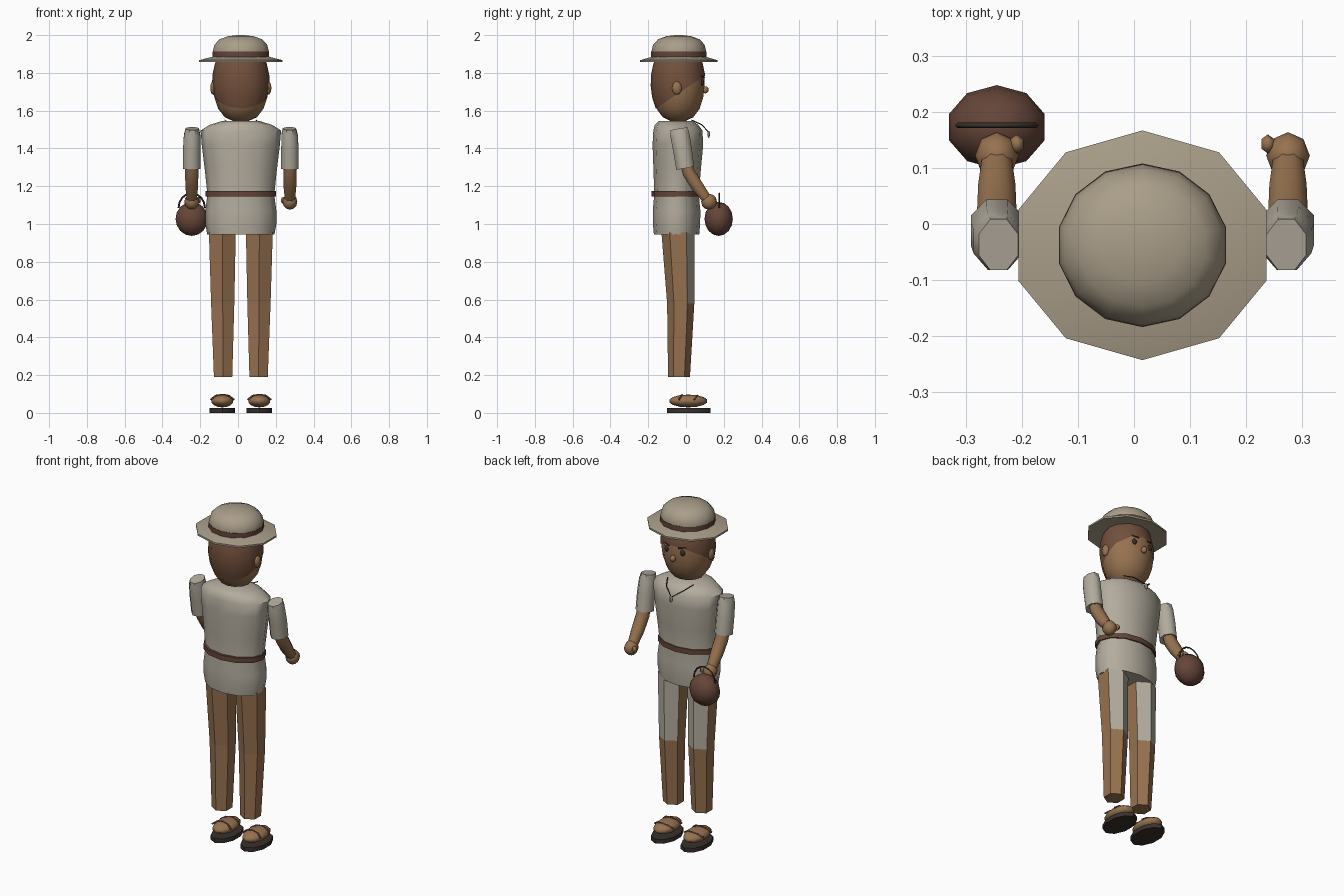
import bpy, bmesh
from math import sin, cos, pi, radians
from mathutils import Vector, Matrix

if "Cube" in bpy.data.objects:
    bpy.data.objects.remove(bpy.data.objects["Cube"])

CX = 0.015  # body symmetry plane


def mat(name, rgb):
    m = bpy.data.materials.new(name)
    m.diffuse_color = (*rgb, 1)
    m.use_nodes = True
    m.node_tree.nodes["Principled BSDF"].inputs["Base Color"].default_value = m.diffuse_color
    return m


CLOTH = mat("cloth", (0.45, 0.41, 0.34))
STRAW = mat("straw", (0.40, 0.34, 0.25))
SKIN = mat("skin", (0.31, 0.17, 0.08))
BROWN = mat("brown", (0.13, 0.06, 0.04))
HAIR = mat("hair", (0.17, 0.08, 0.045))
DARK = mat("dark", (0.04, 0.03, 0.025))


def finish(name, bm, m, angle=45):
    bmesh.ops.recalc_face_normals(bm, faces=bm.faces)
    me = bpy.data.meshes.new(name)
    bm.to_mesh(me)
    bm.free()
    me.materials.append(m)
    for p in me.polygons:
        p.use_smooth = angle > 0
    if angle > 0:
        me.set_sharp_from_angle(angle=radians(angle))
    ob = bpy.data.objects.new(name, me)
    bpy.context.collection.objects.link(ob)
    return ob


def loft_bm(rings, n, tilt=0, start=90, caps=True):
    """Rings are (x, y, z, rx, ry), tilted about the x axis."""
    bm = bmesh.new()
    rot = Matrix.Rotation(radians(tilt), 3, 'X')
    loops = []
    for x, y, z, rx, ry in rings:
        loops.append([bm.verts.new(Vector((x, y, z)) + rot @ Vector(
            (rx * cos(radians(start) + 2 * pi * i / n), ry * sin(radians(start) + 2 * pi * i / n), 0)))
            for i in range(n)])
    for a, b in zip(loops, loops[1:]):
        for i in range(n):
            bm.faces.new((a[i], a[(i + 1) % n], b[(i + 1) % n], b[i]))
    if caps:
        bm.faces.new(loops[0])
        bm.faces.new(loops[-1])
    return bm


def loft(name, rings, n, m, angle=45, **kw):
    return finish(name, loft_bm(rings, n, **kw), m, angle)


def ball(name, c, r, m, u=10, v=7, angle=60):
    bm = bmesh.new()
    bmesh.ops.create_uvsphere(bm, u_segments=u, v_segments=v, radius=1)
    bmesh.ops.transform(bm, matrix=Matrix.Translation(c) @ Matrix.Diagonal((*r, 1)), verts=bm.verts)
    return finish(name, bm, m, angle)


def tube(name, pts, r, m):
    cu = bpy.data.curves.new(name, 'CURVE')
    cu.dimensions = '3D'
    cu.bevel_depth, cu.bevel_resolution, cu.use_fill_caps = r, 0, True
    s = cu.splines.new('POLY')
    s.points.add(len(pts) - 1)
    for p, q in zip(s.points, pts):
        p.co = (*q, 1)
    cu.materials.append(m)
    ob = bpy.data.objects.new(name, cu)
    bpy.context.collection.objects.link(ob)
    return ob


# Hat: drooping brim, band and domed crown
def hat_rings(profile):
    return [(CX, -0.038, z, r, r * k) for r, z, k in profile]


loft("hat_brim", hat_rings([(0.14, 1.868, .9), (0.233, 1.857, .88), (0.233, 1.867, .88), (0.14, 1.89, .9)]), 10, STRAW)
loft("hat_band", hat_rings([(0.153, 1.878, .955), (0.153, 1.912, .955)]), 14, BROWN)
loft("hat_crown", hat_rings([(0.150, 1.88, .95), (0.152, 1.915, .95), (0.143, 1.95, .95), (0.115, 1.978, .95),
                             (0.07, 1.994, .95), (0.02, 2.0, .95)]), 14, STRAW, 60)

# Head, with hair as a larger shell cut by a slanted plane
HEAD = [(0.04, 1.545), (0.085, 1.565), (0.12, 1.61), (0.14, 1.67), (0.148, 1.73), (0.146, 1.79), (0.133, 1.85), (0.11, 1.89)]
loft("head", [(CX, -0.042, z, r, r * .95) for r, z in HEAD], 12, SKIN, 60)
hair = loft_bm([(CX, -0.042, z, r * 1.03, r * .98) for r, z in HEAD], 12)
bmesh.ops.bisect_plane(hair, geom=hair.verts[:] + hair.edges[:] + hair.faces[:],
                       plane_co=(0, -0.17, 1.605), plane_no=(0, 0.18, -0.27), clear_outer=True)
finish("hair", hair, HAIR, 60)

# Face details
ball("nose", (CX, 0.102, 1.71), (0.017, 0.018, 0.019), SKIN, 8, 6)
for s, side in ((-1, "left"), (1, "right")):
    ball(side + "_ear", (CX + s * 0.146, -0.048, 1.72), (0.016, 0.026, 0.036), SKIN, 8, 6)
    ball(side + "_eye", (CX + s * 0.052, 0.083, 1.75), (0.015, 0.012, 0.018), DARK, 8, 6)
    tube(side + "_brow", [(CX + s * 0.03, 0.096, 1.777), (CX + s * 0.075, 0.08, 1.785)], 0.004, DARK)

# Shirt and belt
loft("shirt", [(CX, -0.05, 0.945, 0.178, 0.12), (CX, -0.05, 1.0, 0.188, 0.125), (CX, -0.05, 1.07, 0.188, 0.126),
               (CX, -0.05, 1.155, 0.177, 0.118), (CX, -0.047, 1.28, 0.19, 0.125), (CX, -0.043, 1.42, 0.207, 0.134),
               (CX, -0.043, 1.495, 0.213, 0.13), (CX, -0.05, 1.525, 0.165, 0.115), (CX, -0.055, 1.545, 0.1, 0.09)],
     12, CLOTH, 50)
loft("belt", [(CX, -0.053, 1.145, 0.186, 0.13), (CX, -0.053, 1.175, 0.186, 0.13)], 12, BROWN)

# Necklace
tube("necklace", [(CX - 0.085, 0.03, 1.55), (CX - 0.055, 0.085, 1.525), (CX, 0.118, 1.487),
                  (CX + 0.055, 0.085, 1.525), (CX + 0.085, 0.03, 1.55)], 0.003, DARK)
ball("pendant", (CX, 0.12, 1.475), (0.012, 0.007, 0.019), CLOTH, 6, 5, 0)

for s, side in ((-1, "left"), (1, "right")):
    # Arm: sleeve, bent forearm, fist and thumb
    ax = CX + s * 0.26
    loft(side + "_sleeve", [(ax - s * 0.003, -0.037, 1.505, 0.038, 0.05), (ax - s * 0.002, -0.032, 1.47, 0.047, 0.055),
                            (ax, -0.018, 1.39, 0.05, 0.054), (ax, -0.004, 1.295, 0.05, 0.052)],
         8, CLOTH, 50, tilt=10, start=22.5)
    loft(side + "_forearm", [(ax, -0.004, 1.325, 0.037, 0.035), (ax, 0.015, 1.27, 0.038, 0.036),
                             (ax, 0.06, 1.2, 0.036, 0.035), (ax, 0.108, 1.135, 0.029, 0.028)],
         8, SKIN, 50, tilt=35, start=22.5)
    ball(side + "_hand", (ax, 0.122, 1.118), (0.039, 0.042, 0.042), SKIN, 8, 6)
    ball(side + "_thumb", (ax - s * 0.036, 0.143, 1.125), (0.014, 0.018, 0.018), SKIN, 6, 5)

    # Leg: hexagonal, thigh fronts patched with cloth
    lx = CX + s * 0.098
    leg = loft(side + "_leg", [(lx, -0.042, 0.955, 0.082, 0.088), (lx - s * 0.002, -0.028, 0.58, 0.071, 0.072),
                               (lx - s * 0.004, -0.037, 0.19, 0.056, 0.058)], 6, SKIN, 0)
    leg.data.materials.append(CLOTH)
    for p in leg.data.polygons:
        if p.center.z > 0.65 and 0.5 < p.normal.y:
            p.material_index = 1

    # Sandal: sole, foot and straps
    loft(side + "_sole", [(lx, 0.015, 0.0, 0.071, 0.116), (lx, 0.015, 0.025, 0.071, 0.116)], 10, DARK)
    ball(side + "_foot", (lx, 0.012, 0.063), (0.062, 0.103, 0.034), SKIN, 10, 7)
    for y, h in ((-0.025, 0.096), (0.055, 0.092)):
        tube(side + "_strap", [(lx - 0.062, y - 0.012, 0.07), (lx - 0.035, y, h - 0.005), (lx, y + 0.005, h),
                               (lx + 0.035, y, h - 0.005), (lx + 0.062, y - 0.012, 0.07)], 0.005, BROWN)

# Round bag with arched handle, held in the left hand
BX = -0.245
ball("bag", (BX, 0.173, 1.027), (0.09, 0.075, 0.09), BROWN, 10, 8)
tube("bag_handle", [(BX + 0.07 * cos(a * pi / 8), 0.176, 1.085 + 0.078 * sin(a * pi / 8)) for a in range(9)],
     0.005, DARK)
